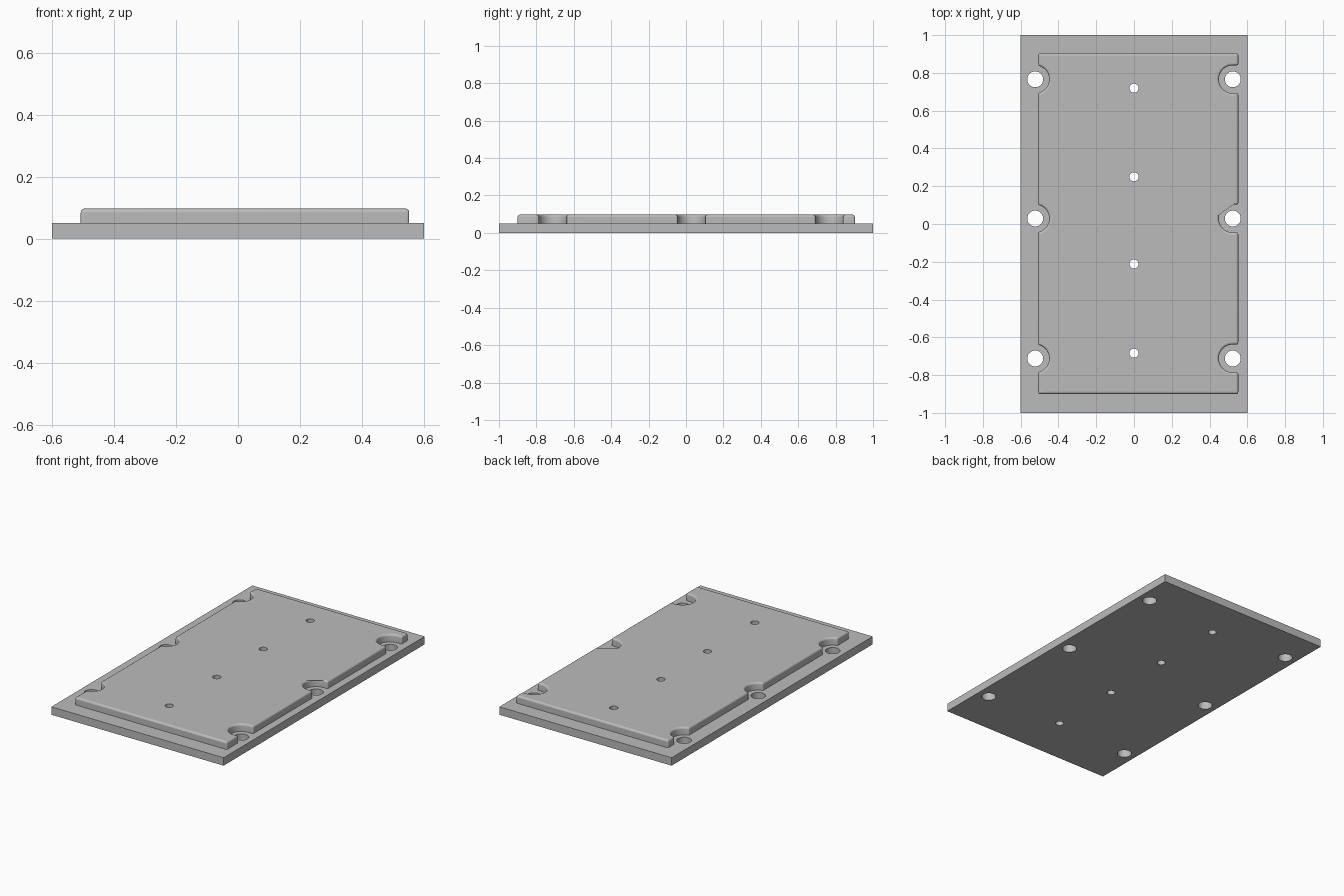
import bpy
import bmesh
from math import cos, sin, pi, asin, radians

cube = bpy.data.objects.get("Cube")
if cube:
    bpy.data.objects.remove(cube, do_unlink=True)

BASE_T, TOP_Z = 0.05, 0.097
BOLT_X, BOLT_R, NOTCH_R = 0.523, 0.042, 0.074
BOLT_Y = [-0.712, 0.029, 0.766]
PIN_Y = [-0.684, -0.212, 0.25, 0.719]
PIN_R = 0.024
LEFT, RIGHT, FRONT, BACK = -0.507, 0.552, -0.9, 0.903
FILLET = 0.012

grey = bpy.data.materials.new("machined grey")
grey.use_nodes = True
colour = (0.5, 0.5, 0.5, 1)
grey.diffuse_color = colour
grey.node_tree.nodes["Principled BSDF"].inputs["Base Color"].default_value = colour


def make_object(name, bm):
    bmesh.ops.recalc_face_normals(bm, faces=bm.faces[:])
    mesh = bpy.data.meshes.new(name)
    bm.to_mesh(mesh)
    bm.free()
    mesh.materials.append(grey)
    ob = bpy.data.objects.new(name, mesh)
    bpy.context.collection.objects.link(ob)
    return ob


def extruded(name, points, z0, z1, fillet=0):
    """Prism from an outline, with an optional rounded top rim."""
    bm = bmesh.new()
    face = bm.faces.new([bm.verts.new((x, y, z0)) for x, y in points])
    ext = bmesh.ops.extrude_face_region(bm, geom=[face])["geom"]
    for v in ext:
        if isinstance(v, bmesh.types.BMVert):
            v.co.z = z1
    if fillet:
        rim = [e for e in bm.edges if all(v.co.z > z1 - 1e-5 for v in e.verts)]
        bmesh.ops.bevel(bm, geom=rim, offset=fillet, segments=4, profile=0.5,
                        affect='EDGES')
    return make_object(name, bm)


def rounded(points, r, steps=4):
    """Round only the sharp corners flagged in (x, y, flag) points."""
    out = []
    n = len(points)
    for i, (x, y, sharp) in enumerate(points):
        if not sharp:
            out.append((x, y))
            continue
        ends = []
        for px, py, _ in (points[i - 1], points[(i + 1) % n]):
            d = ((px - x) ** 2 + (py - y) ** 2) ** 0.5
            k = min(r, d * 0.45) / d
            ends.append((x + (px - x) * k, y + (py - y) * k))
        (ax, ay), (bx, by) = ends
        for s in range(steps + 1):
            t = s / steps
            out.append(((1 - t) ** 2 * ax + 2 * t * (1 - t) * x + t * t * bx,
                        (1 - t) ** 2 * ay + 2 * t * (1 - t) * y + t * t * by))
    return out


def arc(cx, cy, a0, a1, steps=20):
    return [(cx + NOTCH_R * cos(a0 + (a1 - a0) * i / steps),
             cy + NOTCH_R * sin(a0 + (a1 - a0) * i / steps), False)
            for i in range(steps + 1)]


# Raised pad outline, notched around every bolt hole
outline = [(LEFT, FRONT, True), (RIGHT, FRONT, True)]
for y in BOLT_Y:
    outline.append((RIGHT, y - NOTCH_R, True))
    outline += arc(BOLT_X, y, 1.5 * pi, 0.5 * pi)
    outline.append((RIGHT, y + NOTCH_R, True))
outline += [(RIGHT, BACK, True), (LEFT, BACK, True)]
half = pi / 2 - asin((LEFT + BOLT_X) / NOTCH_R)
for y in reversed(BOLT_Y):
    notch = arc(-BOLT_X, y, half, -half)
    for end in (0, -1):
        notch[end] = notch[end][:2] + (True,)
    outline += notch
pad = extruded("raised_pad", rounded(outline, 0.01), BASE_T / 2, TOP_Z, FILLET)

# Rectangular base
plate = extruded("mounting_plate", [(-0.6, -1), (0.6, -1), (0.6, 1), (-0.6, 1)],
                 0, BASE_T)

# Cutters for the bolt and pin holes
bm = bmesh.new()
holes = [(sx * BOLT_X, y, BOLT_R) for sx in (-1, 1) for y in BOLT_Y]
holes += [(0, y, PIN_R) for y in PIN_Y]
for x, y, r in holes:
    made = bmesh.ops.create_cone(bm, cap_ends=True, segments=48, radius1=r,
                                 radius2=r, depth=0.4)
    bmesh.ops.translate(bm, verts=made["verts"], vec=(x, y, 0))
drills = make_object("hole_cutters", bm)

# Fuse the pad to the base, then drill
for tool, op in ((pad, 'UNION'), (drills, 'DIFFERENCE')):
    mod = plate.modifiers.new(op.title(), 'BOOLEAN')
    mod.operation, mod.object, mod.solver = op, tool, 'EXACT'
bpy.context.view_layer.objects.active = plate
for ob in bpy.context.selected_objects:
    ob.select_set(False)
plate.select_set(True)
for mod in list(plate.modifiers):
    bpy.ops.object.modifier_apply(modifier=mod.name)
for tool in (pad, drills):
    bpy.data.objects.remove(tool, do_unlink=True)

# Smooth fillets and bores, flat large faces
bpy.ops.object.shade_smooth_by_angle(angle=radians(35))
for poly in plate.data.polygons:
    if abs(poly.normal.z) > 0.999 or poly.area > 0.01:
        poly.use_smooth = False
